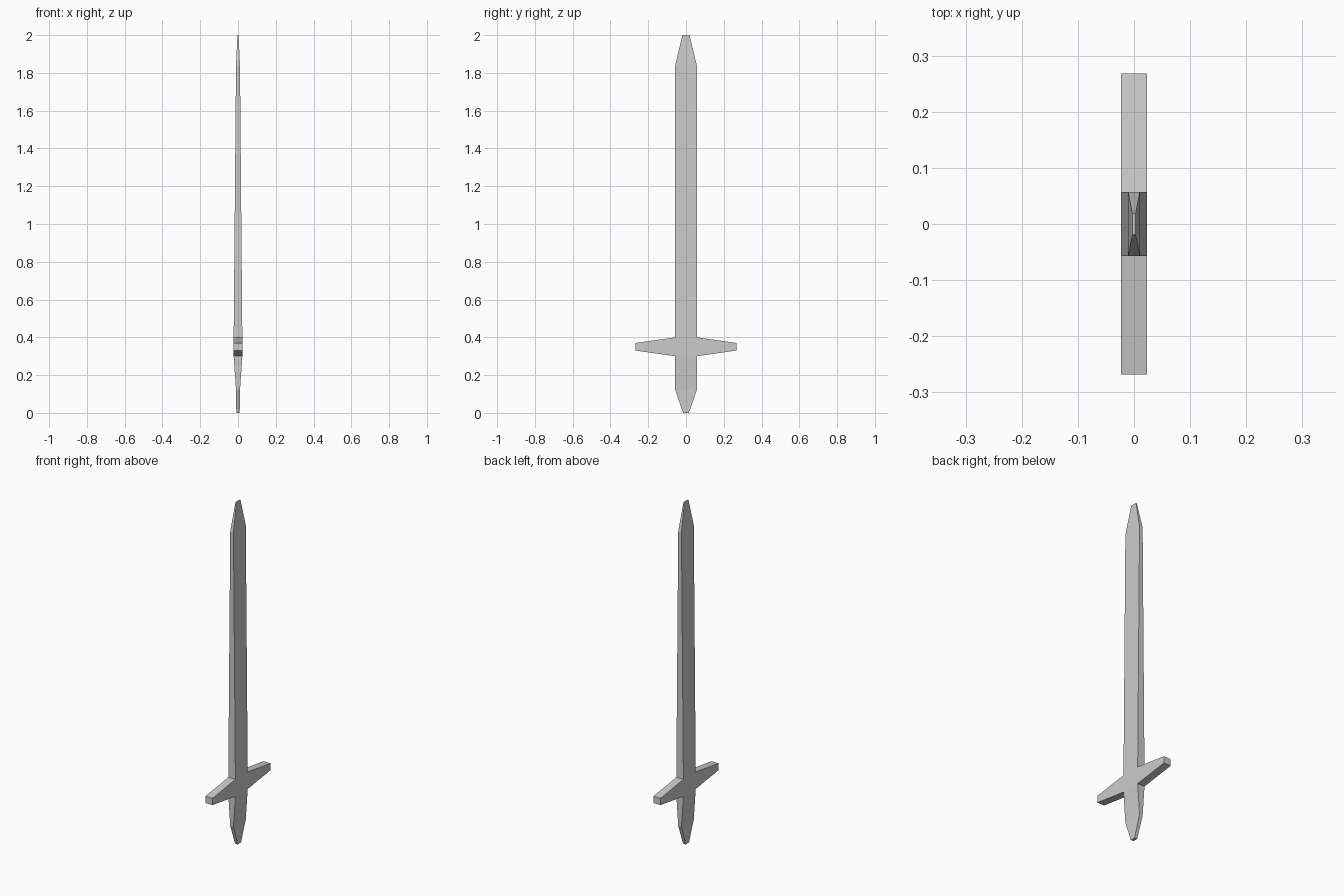
import bpy
import bmesh
from mathutils import Matrix
import math

cube = bpy.data.objects.get("Cube")
if cube:
    bpy.data.objects.remove(cube, do_unlink=True)

steel = bpy.data.materials.new("light grey")
steel.use_nodes = True
GREY = (0.6, 0.6, 0.6, 1.0)
steel.diffuse_color = GREY
steel.node_tree.nodes["Principled BSDF"].inputs["Base Color"].default_value = GREY


def loft(name, sections, cap_start=True, cap_end=True, matrix=Matrix()):
    """Skin rectangular sections given as (height, half x, half y)."""
    bm = bmesh.new()
    rings = [[bm.verts.new((sx * hx, sy * hy, z))
              for sx, sy in ((-1, -1), (1, -1), (1, 1), (-1, 1))]
             for z, hx, hy in sections]
    for low, high in zip(rings, rings[1:]):
        for i in range(4):
            j = (i + 1) % 4
            bm.faces.new((low[i], low[j], high[j], high[i]))
    if cap_start:
        bm.faces.new(rings[0][::-1])
    if cap_end:
        bm.faces.new(rings[-1])
    bm.transform(matrix)
    mesh = bpy.data.meshes.new(name)
    bm.to_mesh(mesh)
    bm.free()
    mesh.materials.append(steel)
    obj = bpy.data.objects.new(name, mesh)
    bpy.context.collection.objects.link(obj)
    return obj


THICK = 0.023   # half thickness at the guard
WIDE = 0.057    # half width of blade and grip

# Blade thins towards its blunt point; open where it meets the guard
loft("blade", [(0.40, THICK, WIDE), (1.84, 0.0105, WIDE), (2.0, 0.003, 0.019)],
     cap_start=False)

# Grip thins downwards to a narrow end; open where it meets the guard
loft("grip", [(0.0, 0.009, 0.015), (0.12, 0.0105, WIDE), (0.30, THICK, WIDE)],
     cap_end=False)

# Crossguard runs along y, with arms that taper to square ends
to_side = Matrix.Translation((0, 0, 0.35)) @ Matrix.Rotation(math.radians(90), 4, 'X')
loft("crossguard", [(-0.268, THICK, 0.02), (-WIDE, THICK, 0.05),
                    (WIDE, THICK, 0.05), (0.268, THICK, 0.02)], matrix=to_side)
